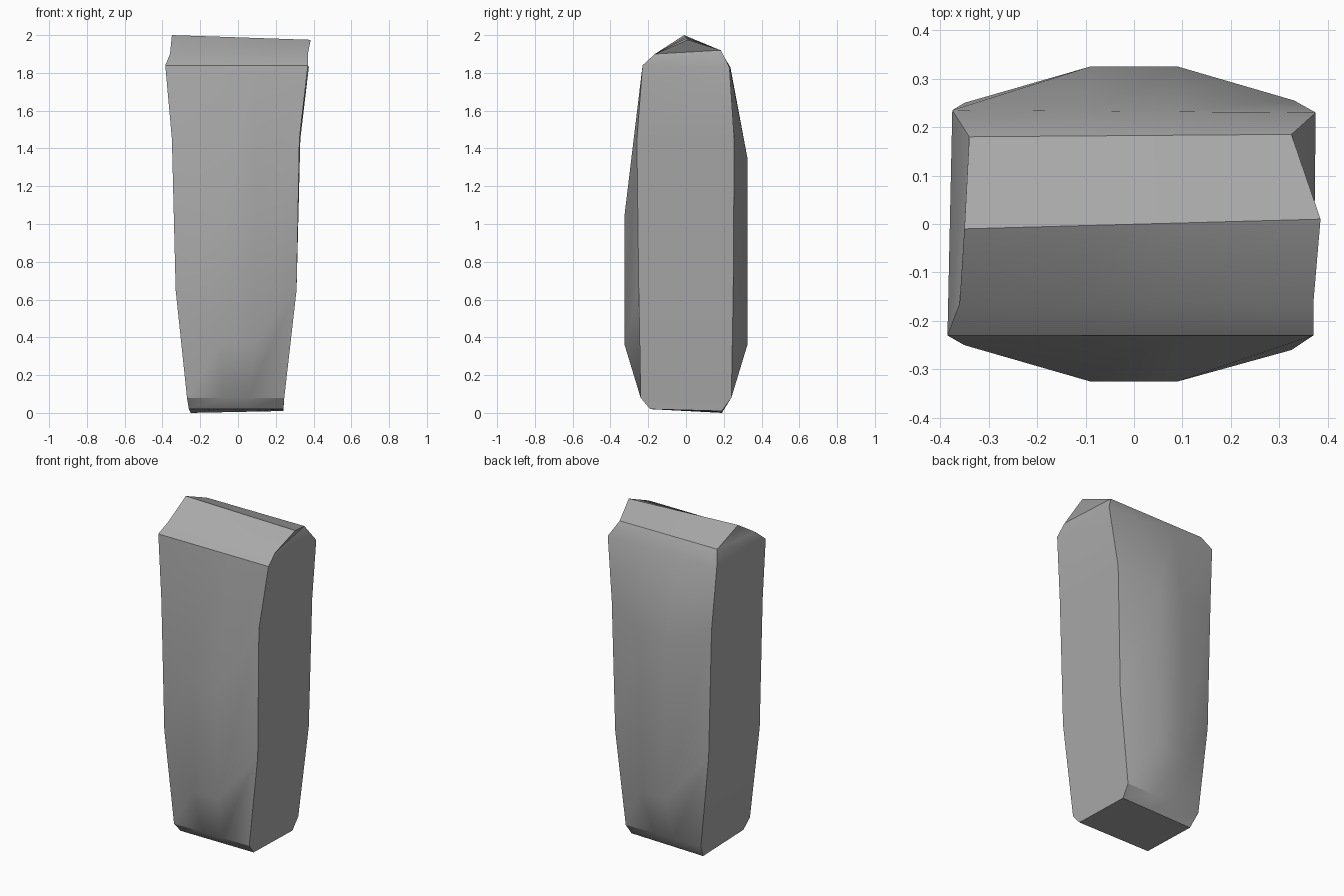
import bpy
import bmesh
import math
from mathutils import Vector

cube = bpy.data.objects.get("Cube")
if cube:
    bpy.data.objects.remove(cube, do_unlink=True)

# Stone colour
stone = bpy.data.materials.new("grey_stone")
stone.use_nodes = True
colour = (0.4, 0.4, 0.4, 1)
stone.diffuse_color = colour
stone.node_tree.nodes["Principled BSDF"].inputs["Base Color"].default_value = colour

# Stations around the block: left corner, right corner, optional bulge (y, z)
stations = [
    ((-.26, -.19, .02), (.24, -.19, .02), None),
    ((-.27, -.24, .08), (.245, -.24, .08), None),
    ((-.33, -.25, .65), (.31, -.25, .65), (-.325, .36)),
    ((-.35, -.25, 1.45), (.325, -.26, 1.45), (-.325, 1.05)),
    ((-.385, -.23, 1.84), (.37, -.23, 1.84), None),
    ((-.36, -.165, 1.9), (.37, -.165, 1.9), None),
    ((-.35, -.01, 2), (.385, .01, 1.975), None),
    ((-.34, .18, 1.92), (.325, .185, 1.92), None),
    ((-.375, .235, 1.83), (.375, .23, 1.83), None),
    ((-.35, .25, 1.45), (.33, .255, 1.45), (.325, 1.35)),
    ((-.33, .25, .65), (.31, .25, .65), (.325, .36)),
    ((-.27, .24, .08), (.245, .24, .08), None),
    ((-.25, .19, 0), (.24, .19, .01), None),
]

bm = bmesh.new()
rows = []
for left, right, bulge in stations:
    a, b = Vector(left), Vector(right)
    points = [a, a.lerp(b, .375), a.lerp(b, .625), b]
    if bulge:
        points[1] = Vector((-.09, *bulge))
        points[2] = Vector((.09, *bulge))
    rows.append([bm.verts.new(p) for p in points])

# Front, top, back and underside
count = len(rows)
for i in range(count):
    low, high = rows[i], rows[(i + 1) % count]
    for c in range(3):
        bm.faces.new((low[c], low[c + 1], high[c + 1], high[c]))

# Two side walls, each closed by a triangle below the ridge
half = count // 2
for c in (0, 3):
    for i in range(half - 1):
        bm.faces.new((rows[i][c], rows[i + 1][c],
                      rows[count - 2 - i][c], rows[count - 1 - i][c]))
    bm.faces.new((rows[half - 1][c], rows[half][c], rows[half + 1][c]))

bmesh.ops.recalc_face_normals(bm, faces=bm.faces)
mesh = bpy.data.meshes.new("standing_stone")
bm.to_mesh(mesh)
bm.free()
mesh.materials.append(stone)
block = bpy.data.objects.new("standing_stone", mesh)
bpy.context.collection.objects.link(block)

# Soft faces with crisp corners
bpy.ops.object.select_all(action='DESELECT')
block.select_set(True)
bpy.context.view_layer.objects.active = block
bpy.ops.object.shade_smooth_by_angle(angle=math.radians(30))
